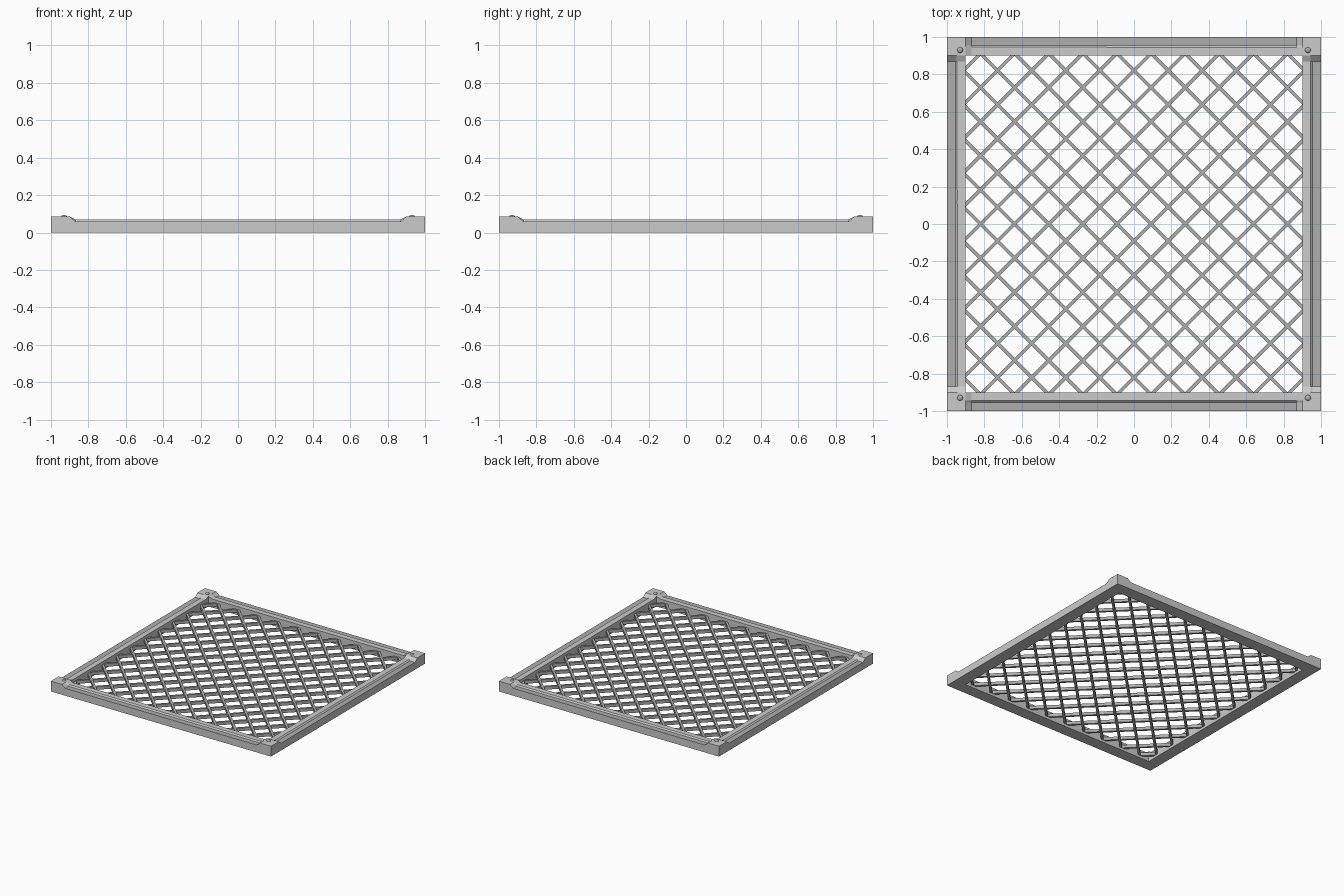
import bpy, bmesh, math
from mathutils import Matrix, Vector

if "Cube" in bpy.data.objects:
    bpy.data.objects.remove(bpy.data.objects["Cube"])

dark = bpy.data.materials.new("dark_metal")
dark.diffuse_color = (0.42, 0.42, 0.42, 1)
dark.use_nodes = True
dark.node_tree.nodes["Principled BSDF"].inputs["Base Color"].default_value = dark.diffuse_color


def finish(name, bm, mat=None):
    bmesh.ops.recalc_face_normals(bm, faces=bm.faces)
    me = bpy.data.meshes.new(name)
    bm.to_mesh(me)
    bm.free()
    ob = bpy.data.objects.new(name, me)
    bpy.context.collection.objects.link(ob)
    if mat:
        me.materials.append(mat)
    return ob


def add_box(bm, size, matrix):
    verts = bmesh.ops.create_cube(bm, size=1)["verts"]
    bmesh.ops.transform(bm, verts=verts, matrix=matrix @ Matrix.Diagonal((*size, 1)))


# Frame rails: stepped profile (distance from centre, height), ramping up at the ends
low = [(0.9, 0), (1, 0), (1, 0.06), (0.955, 0.06), (0.945, 0.07), (0.9, 0.07)]
high = [(r, 0.085 if z > 0 else 0) for r, z in low]
stations = [(-0.9, high), (-0.87, low), (0.87, low), (0.9, high)]
plain = bpy.data.materials.new("frame_metal")
plain.diffuse_color = (0.8, 0.8, 0.8, 1)
plain.use_nodes = True
plain.node_tree.nodes["Principled BSDF"].inputs["Base Color"].default_value = plain.diffuse_color
for k, side in enumerate(["front", "right", "back", "left"]):
    bm = bmesh.new()
    rings = [[bm.verts.new((s, -r, z)) for r, z in prof] for s, prof in stations]
    n = len(low)
    for j in range(3):
        for i in range(n):
            m = (i + 1) % n
            f = bm.faces.new((rings[j][i], rings[j][m], rings[j + 1][m], rings[j + 1][i]))
            if i == 2 and j == 1:
                f.material_index = 1      # dark outer ledge
    bm.faces.new(rings[0])
    bm.faces.new(rings[-1])
    bmesh.ops.rotate(bm, verts=bm.verts, matrix=Matrix.Rotation(k * math.pi / 2, 3, 'Z'))
    rail = finish(side + "_rail", bm, plain)
    rail.data.materials.append(dark)

# Corner blocks and domed rivets
blocks, rivets = bmesh.new(), bmesh.new()
for sx in (-1, 1):
    for sy in (-1, 1):
        add_box(blocks, (0.1, 0.1, 0.085), Matrix.Translation((sx * 0.95, sy * 0.95, 0.0425)))
        bmesh.ops.create_uvsphere(
            rivets, u_segments=16, v_segments=8, radius=1,
            matrix=Matrix.Translation((sx * 0.93, sy * 0.93, 0.083))
            @ Matrix.Diagonal((0.016, 0.016, 0.011, 1)))
finish("corner_blocks", blocks, plain)
for f in rivets.faces:
    f.smooth = True
finish("corner_rivets", rivets, dark)

# Diagonal lattice: two crossing sets of bars whose ends sit inside the rails
L, step, width, height, zmid = 0.915, 0.0912, 0.018, 0.025, 0.033
for name, sgn in (("lattice_bars_falling", 1), ("lattice_bars_rising", -1)):
    bm = bmesh.new()
    for i in range(-19, 20, 2):
        c = i * step
        x0, x1 = max(-L, c - L), min(L, c + L)
        a = Vector((x0, sgn * (c - x0), zmid))
        b = Vector((x1, sgn * (c - x1), zmid))
        add_box(bm, ((b - a).length, width, height),
                Matrix.Translation((a + b) / 2) @ Matrix.Rotation(-sgn * math.pi / 4, 4, 'Z'))
    finish(name, bm, dark)
